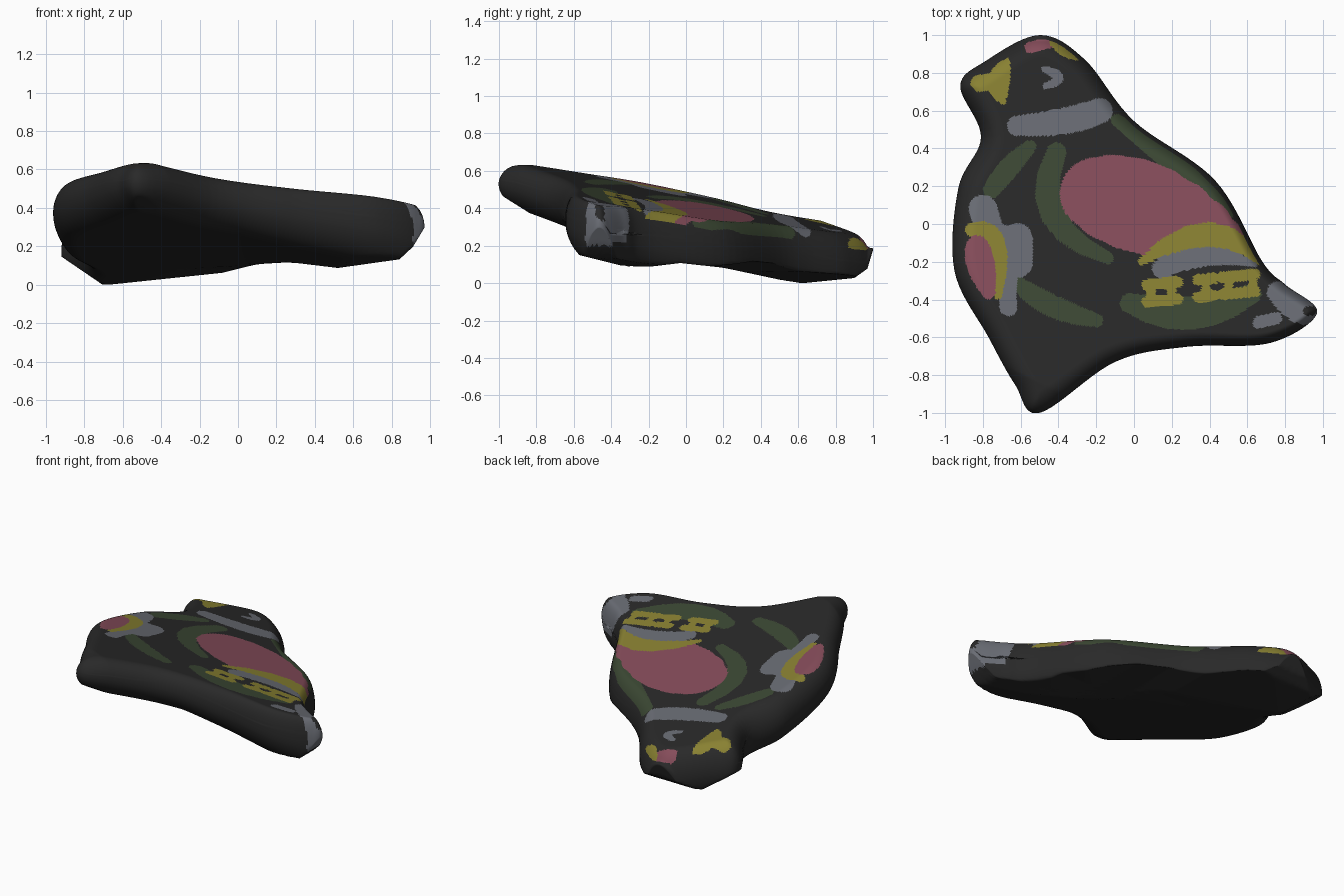
import bpy, bmesh, math
from mathutils import Vector, kdtree

if "Cube" in bpy.data.objects:
    bpy.data.objects.remove(bpy.data.objects["Cube"])

def material(name, rgb):
    m = bpy.data.materials.new(name)
    m.diffuse_color = (*rgb, 1)
    m.use_nodes = True
    m.node_tree.nodes["Principled BSDF"].inputs["Base Color"].default_value = m.diffuse_color
    return m

MATS = [material("charcoal", (0.022, 0.022, 0.022)), material("dusty_pink", (0.240, 0.074, 0.104)),
        material("mustard", (0.250, 0.220, 0.032)), material("moss_green", (0.045, 0.066, 0.034)),
        material("slate_grey", (0.141, 0.150, 0.174))]
DARK, PINK, YELLOW, GREEN, GREY = range(5)

# Outline seen from above
OUTLINE = [(-.5, 1), (-.26, .87), (0, .545), (.43, .23), (.68, -.2), (.8, -.32), (.97, -.47), (.72, -.63),
           (.28, -.65), (-.1, -.73), (-.5, -1), (-.63, -.85), (-.77, -.6), (-.95, -.25), (-.93, .19),
           (-.81, .46), (-.92, .73), (-.79, .86)]

# Lower silhouettes along x and along y
LOW_X = [(-.97, .36), (-.92, .15), (-.7, 0), (-.08, .065), (.1, .11), (.27, .12), (.52, .09), (.84, .135),
         (.91, .2), (.97, .3)]
LOW_Y = [(-1, .48), (-.65, .26), (-.6, .16), (-.28, .08), (-.03, .11), (.2, .085), (.6, 0), (.9, .03),
         (.97, .08), (1, .18)]

# Painted brush strokes: a curve through two or three points, thickest in the middle
strokes = []

def stroke(mat, pts, r, start=.6, end=.6):
    if len(pts) == 2:
        path = [(*p, r) for p in pts]
    else:
        a, b, c = ((*p, q) for p, q in zip(pts, (r * start, r, r * end)))
        path = []
        for k in range(7):
            t = k / 6
            w = (2 * (t - .5) * (t - 1), 4 * t * (1 - t), 2 * t * (t - .5))
            path.append(tuple(w[0] * a[i] + w[1] * b[i] + w[2] * c[i] for i in range(3)))
    big = max(p[2] for p in path)
    xs, ys = [p[0] for p in path], [p[1] for p in path]
    strokes.append((mat, path, (min(xs) - big, max(xs) + big, min(ys) - big, max(ys) + big)))

# green plumage
stroke(GREEN, [(-.41, .38), (-.43, .05), (-.14, -.18)], .065, .8, .5)
stroke(GREEN, [(-.55, .41), (-.66, .3), (-.755, .18)], .055, .6, .8)
stroke(GREEN, [(-.62, -.31), (-.44, -.43), (-.2, -.51)], .06)
stroke(GREEN, [(-.02, -.42), (.3, -.47), (.62, -.37)], .09)
stroke(GREEN, [(-.09, .55), (.21, .32), (.5, .06)], .055)
# back patch and wing bands
stroke(PINK, [(-.2, .16), (.1, .07), (.52, -.08)], .24, .8, .35)
stroke(GREY, [(.15, -.235), (.37, -.165), (.64, -.215)], .06, .9, .2)
stroke(YELLOW, [(.04, -.2), (.4, -.055), (.68, -.215)], .065, .3, .2)
# wing tip lattice
for x0, x1 in ((.07, .23), (.34, .42), (.47, .64)):
    for y in (-.33, -.42):
        stroke(YELLOW, [(x0, y + .1 * x0), (x1, y + .1 * x1)], .03)
for x in (.09, .2, .38, .5, .63):
    stroke(YELLOW, [(x, -.33 + .1 * x), (x, -.42 + .1 * x)], .024)
# neck collar, eye, beak and crest
stroke(GREY, [(-.62, .52), (-.37, .545), (-.18, .6)], .07, .75, .95)
stroke(GREY, [(-.475, .82), (-.4, .775), (-.465, .73)], .028)
stroke(YELLOW, [(-.67, .86), (-.715, .755), (-.695, .65)], .058, .3, .3)
stroke(YELLOW, [(-.82, .745), (-.74, .755)], .045)
stroke(PINK, [(-.55, .935), (-.45, .96)], .03)
stroke(YELLOW, [(-.43, .985), (-.36, .93), (-.28, .885)], .045, .6, .4)
# left wing patch
stroke(GREY, [(-.8, .08), (-.75, -.08)], .075)
stroke(GREY, [(-.75, -.07), (-.64, -.1)], .08)
stroke(GREY, [(-.62, -.08), (-.62, -.2)], .085)
stroke(GREY, [(-.66, -.22), (-.67, -.32), (-.665, -.44)], .05, 1.2, .95)
stroke(YELLOW, [(-.86, -.03), (-.73, -.1), (-.72, -.38)], .05, .7, .4)
stroke(PINK, [(-.83, -.12), (-.81, -.22), (-.77, -.36)], .075, .8, .5)
# tail tip
stroke(GREY, [(.76, -.36), (.87, -.44), (.96, -.47)], .08, .7, .8)
stroke(GREY, [(.66, -.52), (.75, -.5)], .033)
stroke(DARK, [(.92, -.46), (.94, -.46)], .025)

def in_stroke(pts, x, y):
    for (ax, ay, ar), (bx, by, br) in zip(pts, pts[1:]):
        dx, dy = bx - ax, by - ay
        t = max(0, min(1, ((x - ax) * dx + (y - ay) * dy) / (dx * dx + dy * dy)))
        if math.hypot(x - ax - t * dx, y - ay - t * dy) < ar + t * (br - ar):
            return True
    return False

def paint_at(x, y):
    # the rim stays bare, except at the tail
    if x < .75 and tree.find((x, y, 0))[2] < .022:
        return DARK
    for mat, path, (x0, x1, y0, y1) in reversed(strokes):
        if x0 < x < x1 and y0 < y < y1 and in_stroke(path, x, y):
            return mat
    return DARK

def lerp_table(table, v):
    if v <= table[0][0]:
        return table[0][1]
    for (a, p), (b, q) in zip(table, table[1:]):
        if v <= b:
            return p + (q - p) * (v - a) / (b - a)
    return table[-1][1]

def smooth_loop(pts, steps):
    """Closed curve through the points."""
    out, n = [], len(pts)
    for i in range(n):
        p = [Vector(pts[(i + k) % n]) for k in (-1, 0, 1, 2)]
        for s in range(steps):
            t = s / steps
            out.append(0.5 * (2 * p[1] + (p[2] - p[0]) * t + (2 * p[0] - 5 * p[1] + 4 * p[2] - p[3]) * t * t
                              + (3 * p[1] - p[0] - 3 * p[2] + p[3]) * t ** 3))
    return out

def resample(pts, count):
    loop = pts + pts[:1]
    lens = [0]
    for a, b in zip(loop, loop[1:]):
        lens.append(lens[-1] + (b - a).length)
    out, j = [], 0
    for i in range(count):
        d = lens[-1] * i / count
        while lens[j + 1] < d:
            j += 1
        out.append(loop[j].lerp(loop[j + 1], (d - lens[j]) / (lens[j + 1] - lens[j])))
    return out

curve = smooth_loop(OUTLINE, 10)
M = 520
rim = resample(curve, M)
fine = resample(curve, M * 3)
tree = kdtree.KDTree(len(fine))
for i, p in enumerate(fine):
    tree.insert((p.x, p.y, 0), i)
tree.balance()

def height(x, y, side):
    """Tilted slab with a rounded rim, kept above the lower silhouettes."""
    d = tree.find((x, y, 0))[2]
    lo = max(lerp_table(LOW_X, x), lerp_table(LOW_Y, y))
    top = min(.635, .41 - .098 * x - .21 * y)
    low = .115 - .08 * x - .27 * y - .12 * max(x, 0)
    mid = max(lo, (top + low) / 2)
    u = 1 - min(1, d / (.09 - .04 * x if side > 0 else .13))
    f = math.sqrt(max(0, 1 - u * u))
    if side > 0:
        return max(mid, mid + (top - mid) * f)
    return min(mid, max(lo, mid + (low - mid) * f))

# Stone bird body: rings shrinking from the shared rim to a centre, above and below
bm = bmesh.new()
centre = Vector((-.3, .1))
rim_verts = [bm.verts.new((p.x, p.y, height(p.x, p.y, 1))) for p in rim]

def add_face(verts, side):
    f = bm.faces.new(verts if side > 0 else verts[::-1])
    f.smooth = True
    c = f.calc_center_median()
    f.material_index = paint_at(c.x, c.y) if side > 0 else (GREY if c.x > .91 else DARK)

for side, rings in ((1, 120), (-1, 32)):
    prev = rim_verts
    for k in range(rings - 1, 0, -1):
        t = math.sin(math.pi / 2 * k / rings)
        ring = []
        for p in rim:
            q = centre.lerp(p, t)
            ring.append(bm.verts.new((q.x, q.y, height(q.x, q.y, side))))
        for i in range(M):
            j = (i + 1) % M
            add_face([prev[j], prev[i], ring[i], ring[j]], side)
        prev = ring
    tip = bm.verts.new((centre.x, centre.y, height(centre.x, centre.y, side)))
    for i in range(M):
        add_face([prev[(i + 1) % M], prev[i], tip], side)

# Rest on the ground
ground = min(v.co.z for v in bm.verts)
for v in bm.verts:
    v.co.z -= ground
bmesh.ops.recalc_face_normals(bm, faces=bm.faces[:])

mesh = bpy.data.meshes.new("stone_bird_body")
bm.to_mesh(mesh)
bm.free()
for m in MATS:
    mesh.materials.append(m)
body = bpy.data.objects.new("stone_bird_body", mesh)
bpy.context.collection.objects.link(body)
